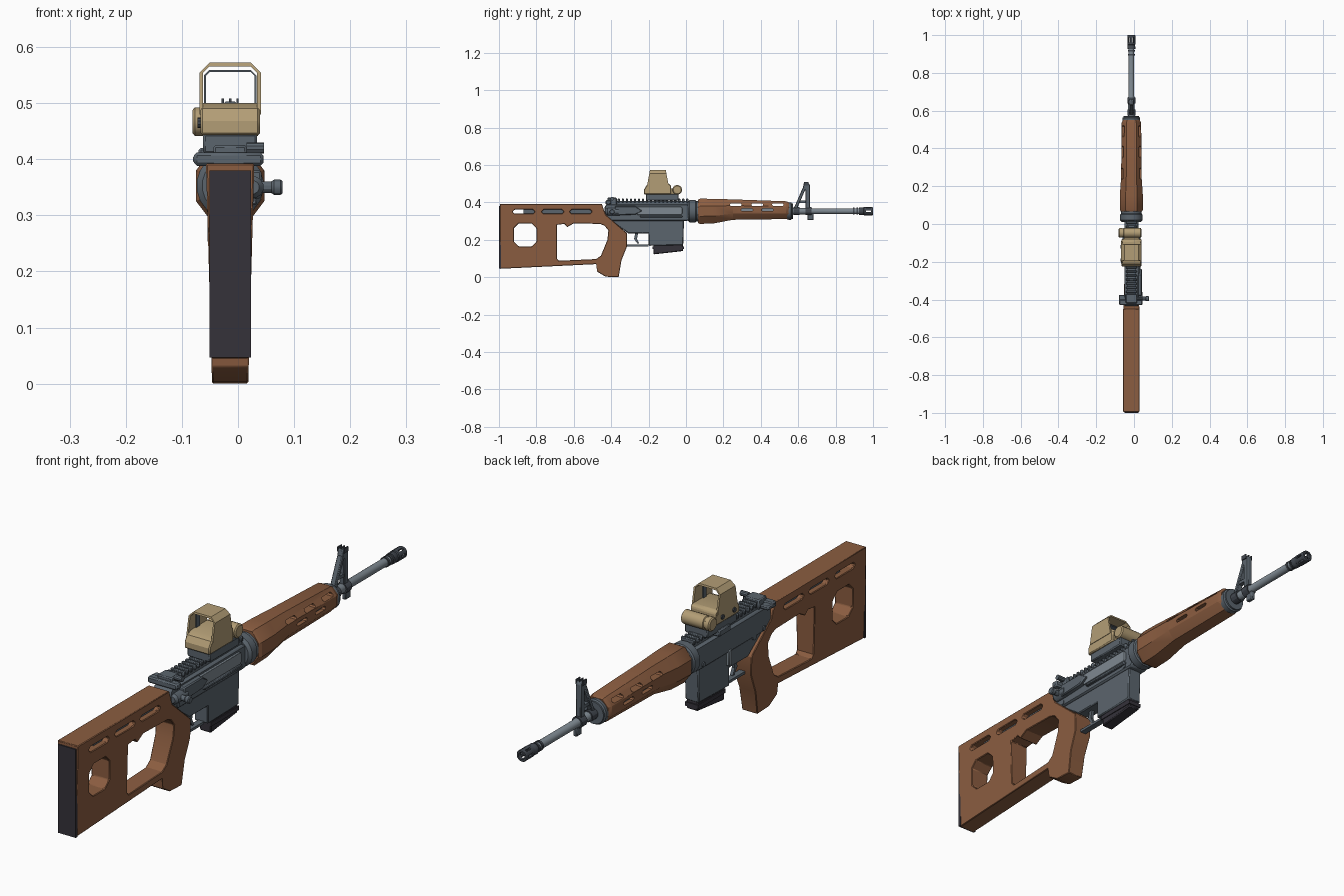
import bpy, bmesh, math
from mathutils import Matrix, Vector

if "Cube" in bpy.data.objects:
    bpy.data.objects.remove(bpy.data.objects["Cube"])

CX = -0.014      # centre plane of the rifle
BORE = 0.353     # height of the barrel axis


def material(name, rgb):
    m = bpy.data.materials.new(name)
    m.use_nodes = True
    m.diffuse_color = (*rgb, 1)
    m.node_tree.nodes["Principled BSDF"].inputs["Base Color"].default_value = (*rgb, 1)
    return m


wood = material("brown wood", (0.26, 0.11, 0.052))
steel = material("blue grey steel", (0.105, 0.13, 0.155))
bright = material("pale steel", (0.21, 0.25, 0.285))
dark = material("dark steel", (0.055, 0.065, 0.08))
black = material("black rubber", (0.035, 0.032, 0.042))
tan = material("tan", (0.45, 0.34, 0.18))


def loft(name, rings, mat, bevel=0):
    """Skin a list of equal rings and cap both ends."""
    bm = bmesh.new()
    loops = [[bm.verts.new(p) for p in ring] for ring in rings]
    for a, b in zip(loops, loops[1:]):
        for i in range(len(a)):
            j = (i + 1) % len(a)
            bm.faces.new((a[i], a[j], b[j], b[i]))
    bm.faces.new(loops[0])
    bm.faces.new(loops[-1])
    bmesh.ops.recalc_face_normals(bm, faces=bm.faces)
    mesh = bpy.data.meshes.new(name)
    bm.to_mesh(mesh)
    bm.free()
    ob = bpy.data.objects.new(name, mesh)
    bpy.context.collection.objects.link(ob)
    mesh.materials.append(mat)
    if bevel:
        add_bevel(ob, bevel)
    return ob


def add_bevel(ob, width):
    mod = ob.modifiers.new("bevel", "BEVEL")
    mod.width, mod.segments, mod.limit_method = width, 1, "ANGLE"
    mod.angle_limit = math.radians(40)


def plate(name, pts, half, mat, bevel=0, mid=CX):
    """Side profile (y, z) extruded across x."""
    return loft(name, [[(mid + s * half, y, z) for y, z in pts] for s in (-1, 1)], mat, bevel)


def arch(name, pts, y0, y1, mat):
    """Front profile (x, z) extruded along y."""
    return loft(name, [[(CX + x, y, z) for x, z in pts] for y in (y0, y1)], mat)


def box(name, x, y, z, mat, bevel=0):
    pts = [(y[0], z[0]), (y[1], z[0]), (y[1], z[1]), (y[0], z[1])]
    return plate(name, pts, (x[1] - x[0]) / 2, mat, bevel, (x[0] + x[1]) / 2)


def lathe(name, profile, mat, axis="Y", centre=(CX, 0, BORE), sides=20):
    """Profile of (distance, radius) turned about the x or y axis."""
    rings = []
    for d, r in profile:
        ring = []
        for i in range(sides):
            t = math.tau * (i + 0.5) / sides
            u, v = r * math.cos(t), r * math.sin(t)
            off = (u, d, v) if axis == "Y" else (d, u, v)
            ring.append(Vector(centre) + Vector(off))
        rings.append(ring)
    return loft(name, rings, mat)


def octagon(y0, y1, z0, z1, c):
    return [(y0 + c, z0), (y1 - c, z0), (y1, z0 + c), (y1, z1 - c),
            (y1 - c, z1), (y0 + c, z1), (y0, z1 - c), (y0, z0 + c)]


def cut(ob, cutter):
    cutter.hide_render = True
    mod = ob.modifiers.new("cut", "BOOLEAN")
    mod.operation, mod.object, mod.solver = "DIFFERENCE", cutter, "EXACT"
    bpy.context.view_layer.objects.active = ob
    bpy.ops.object.modifier_apply(modifier=mod.name)
    bpy.data.objects.remove(cutter)


# Skeleton stock with pistol grip
stock = plate("stock", [(-0.995, 0.045), (-0.48, 0.07), (-0.475, 0.03), (-0.43, 0.003),
                        (-0.36, 0), (-0.345, 0.09), (-0.315, 0.165), (-0.315, 0.235),
                        (-0.43, 0.335), (-0.45, 0.392), (-0.995, 0.392)], 0.043, wood)
openings = [
    [(-0.69, 0.1), (-0.68, 0.088), (-0.48, 0.097), (-0.455, 0.115), (-0.42, 0.2),
     (-0.415, 0.25), (-0.435, 0.275), (-0.46, 0.285), (-0.6, 0.288), (-0.635, 0.268),
     (-0.65, 0.285), (-0.69, 0.28)],
    octagon(-0.92, -0.8, 0.165, 0.287, 0.025)]
openings += [octagon(y, y + 0.115, 0.34, 0.361, 0.008) for y in (-0.925, -0.77, -0.62)]
for pts in openings:
    cut(stock, plate("cutter", pts, 0.1, wood))
for v in stock.data.vertices:
    v.co.x = CX + (v.co.x - CX) * (0.75 + 0.25 * v.co.z / 0.39)
add_bevel(stock, 0.005)
box("stock_tube", (CX - 0.02, CX + 0.02), (-0.87, -0.45), (0.325, 0.375), steel)
box("butt_pad", (CX - 0.037, CX + 0.037), (-1, -0.99), (0.047, 0.38), black)

# Receiver, magazine well and trigger
plate("lower_receiver", [(-0.43, 0.325), (-0.31, 0.235), (-0.2, 0.235), (-0.2, 0.168),
                         (-0.015, 0.172), (-0.01, 0.32)], 0.029, steel, 0.004)
plate("upper_receiver", octagon(-0.435, 0.02, 0.3, 0.39, 0.012), 0.037, steel, 0.005)
plate("trigger_guard", [(-0.325, 0.164), (-0.2, 0.164), (-0.2, 0.174), (-0.325, 0.174)],
      0.012, steel)
plate("trigger", [(-0.27, 0.24), (-0.255, 0.24), (-0.262, 0.205), (-0.25, 0.18),
                  (-0.26, 0.18), (-0.278, 0.205)], 0.006, steel)
plate("magazine", [(-0.175, 0.122), (-0.015, 0.14), (-0.018, 0.185), (-0.175, 0.185)],
      0.024, black, 0.004)
box("magazine_base", (CX - 0.027, CX + 0.027), (-0.178, -0.012), (0.15, 0.165), black)

# Right hand controls: port cover, deflector and forward assist
plate("ejection_port", octagon(-0.265, -0.02, 0.332, 0.378, 0.008), 0.006, bright, 0.002, 0.024)
box("port_door", (0.02, 0.034), (-0.245, -0.02), (0.318, 0.33), steel, 0.003)
plate("deflector", [(-0.38, 0.33), (-0.27, 0.335), (-0.235, 0.355), (-0.27, 0.38),
                    (-0.38, 0.38)], 0.014, steel, 0.004, 0.028)
lathe("forward_assist", [(0.02, 0.011), (0.06, 0.011), (0.064, 0.014), (0.076, 0.014),
                         (0.079, 0.011)], steel, "X", (0, -0.395, 0.35), 12)
lathe("assist_housing", [(-0.43, 0.012), (-0.42, 0.02), (-0.36, 0.02)], steel,
      centre=(0.026, 0, 0.35), sides=12)

# Left hand controls
box("bolt_catch", (CX - 0.04, CX - 0.025), (-0.2, -0.18), (0.25, 0.31), bright, 0.003)
lathe("selector", [(-0.05, 0.012), (-0.03, 0.012)], steel, "X", (0, -0.34, 0.3), 12)
for i, y in enumerate((-0.39, -0.03)):
    lathe(f"receiver_pin_{i}", [(CX - 0.041, 0.009), (CX + 0.04, 0.009)], steel, "X",
          (0, y, 0.315), 10)

# Charging handle and rear sight block
box("charging_handle", (-0.078, 0.045), (-0.43, -0.4), (0.388, 0.412), steel, 0.005)
box("charging_latch", (-0.08, -0.045), (-0.425, -0.375), (0.392, 0.408), steel, 0.004)
box("rear_sight", (CX - 0.03, CX + 0.03), (-0.42, -0.37), (0.385, 0.425), steel, 0.004)
lathe("windage_knob", [(0.015, 0.01), (0.046, 0.01)], steel, "X", (0, -0.395, 0.42), 10)

# Toothed top rail
box("rail_base", (CX - 0.024, CX + 0.024), (-0.42, 0.02), (0.385, 0.407), steel)
for i in range(18):
    y = -0.365 + i * 0.0215
    box(f"rail_tooth_{i}", (CX - 0.029, CX + 0.029), (y, y + 0.012), (0.4, 0.42), steel, 0.003)

# Barrel nut and handguard
lathe("barrel_nut", [(0.01, 0.05), (0.02, 0.06), (0.05, 0.06), (0.055, 0.055), (0.075, 0.055)], steel)
rings = []
for y, w, top, bottom in ((0.065, 0.055, 0.415, 0.29), (0.075, 0.061, 0.42, 0.285),
                          (0.15, 0.061, 0.419, 0.288), (0.25, 0.054, 0.416, 0.307),
                          (0.535, 0.052, 0.406, 0.311), (0.55, 0.045, 0.4, 0.317)):
    m, h = (top + bottom) / 2, (top - bottom) * 0.2
    rings.append([(CX + sx * fx * w, y, z) for sx, fx, z in (
        (-1, 0.5, bottom), (1, 0.5, bottom), (1, 1, m - h), (1, 1, m + h),
        (1, 0.5, top), (-1, 0.5, top), (-1, 1, m + h), (-1, 1, m - h))])
handguard = loft("handguard", rings, wood)
for y, z in ((0.235, 0.388), (0.35, 0.388), (0.46, 0.388), (0.295, 0.36), (0.405, 0.36)):
    cut(handguard, plate("cutter", octagon(y, y + 0.062, z - 0.007, z + 0.007, 0.005), 0.1, wood))
for s in (-1, 1):
    box("gas_liner", (CX + s * 0.036 - 0.002, CX + s * 0.036 + 0.002), (0.2, 0.54),
        (0.335, 0.378), bright)
add_bevel(handguard, 0.002)
lathe("front_cap", [(0.54, 0.046), (0.562, 0.047), (0.566, 0.042), (0.572, 0.042)], steel)

# Barrel and slotted muzzle device
lathe("barrel", [(0.02, 0.017), (0.67, 0.017), (0.675, 0.0155), (0.93, 0.0155)], bright)
for i, y in enumerate((0.893, 0.912)):
    lathe(f"muzzle_ring_{i}", [(y, 0.019), (y + 0.008, 0.019)], dark)
muzzle = lathe("muzzle", [(0.926, 0.021), (0.94, 0.021), (0.943, 0.0195), (0.948, 0.0195),
                          (0.951, 0.022), (0.997, 0.022), (1, 0.02), (1, 0.013), (0.945, 0.013)], dark)
for i in range(3):
    slot = box("cutter", (-0.05, 0.05), (0.962, 0.988), (-0.004, 0.004), dark)
    slot.data.transform(Matrix.Translation((CX, 0, BORE)) @ Matrix.Rotation(i * math.pi / 3, 4, "Y"))
    cut(muzzle, slot)

# Front sight tower
for i, y in enumerate((0.575, 0.638)):
    lathe(f"sight_collar_{i}", [(y, 0.022), (y + 0.032, 0.022)], dark, sides=12)
plate("sight_post", [(0.638, 0.36), (0.662, 0.36), (0.662, 0.495), (0.655, 0.503),
                     (0.63, 0.503), (0.625, 0.48), (0.638, 0.465)], 0.011, steel, 0.003)
plate("sight_brace", [(0.575, 0.365), (0.593, 0.365), (0.642, 0.478), (0.625, 0.48)],
      0.011, steel, 0.003)
box("sight_rung", (CX - 0.009, CX + 0.009), (0.595, 0.645), (0.398, 0.41), steel)
for i, x in enumerate((-0.013, 0, 0.013)):
    box(f"sight_ear_{i}", (CX + x - 0.002, CX + x + 0.002), (0.632, 0.656), (0.49, 0.508), dark)
box("sling_lug", (CX - 0.008, CX + 0.008), (0.65, 0.682), (0.305, 0.345), steel, 0.003)

# Reflex sight: mount, body, hood, window frame and battery tube
box("sight_mount", (CX - 0.048, CX + 0.048), (-0.215, -0.04), (0.41, 0.445), steel, 0.004)
box("mount_clamp", (-0.07, -0.04), (-0.17, -0.1), (0.395, 0.42), steel, 0.004)
plate("sight_body", [(-0.225, 0.443), (-0.08, 0.443), (-0.08, 0.49), (-0.09, 0.5),
                     (-0.19, 0.5), (-0.212, 0.49), (-0.225, 0.468)], 0.053, tan, 0.004)


def band(w, c, top, t):
    """Open arch outline with wall thickness t."""
    outer = [(-w, 0.48), (-w, top - c), (c - w, top), (w - c, top), (w, top - c), (w, 0.48)]
    k = w - t
    return outer + [(k, 0.48), (k, top - c), (k - c + t, top - t), (c - t - k, top - t),
                    (-k, top - c), (-k, 0.48)]


hood = arch("sight_hood", band(0.055, 0.018, 0.572, 0.007), -0.21, -0.09, tan)
for v in hood.data.vertices:
    v.co.y = -0.152 + (v.co.y + 0.152) * (1 - 3.2 * (v.co.z - 0.48))
arch("window_frame", band(0.047, 0.01, 0.559, 0.004), -0.165, -0.145, steel)
lathe("battery_tube", [(-0.081, 0.021), (-0.077, 0.026), (-0.062, 0.026), (-0.06, 0.023),
                       (-0.055, 0.023), (-0.053, 0.026), (0.035, 0.026), (0.039, 0.021)],
      tan, "X", (0, -0.047, 0.467), 16)
box("tube_bridge", (CX - 0.04, CX + 0.04), (-0.09, -0.05), (0.443, 0.475), tan)
for i, y in enumerate((-0.19, -0.12)):
    lathe(f"adjuster_{i}", [(-0.072, 0.009), (-0.06, 0.009)], dark, "X", (0, y, 0.465), 10)

# Soft shading on round parts, crisp edges elsewhere
bpy.ops.object.select_all(action="DESELECT")
for ob in bpy.context.collection.objects:
    if ob.type == "MESH":
        ob.select_set(True)
        bpy.context.view_layer.objects.active = ob
bpy.ops.object.shade_smooth_by_angle(angle=math.radians(30))
